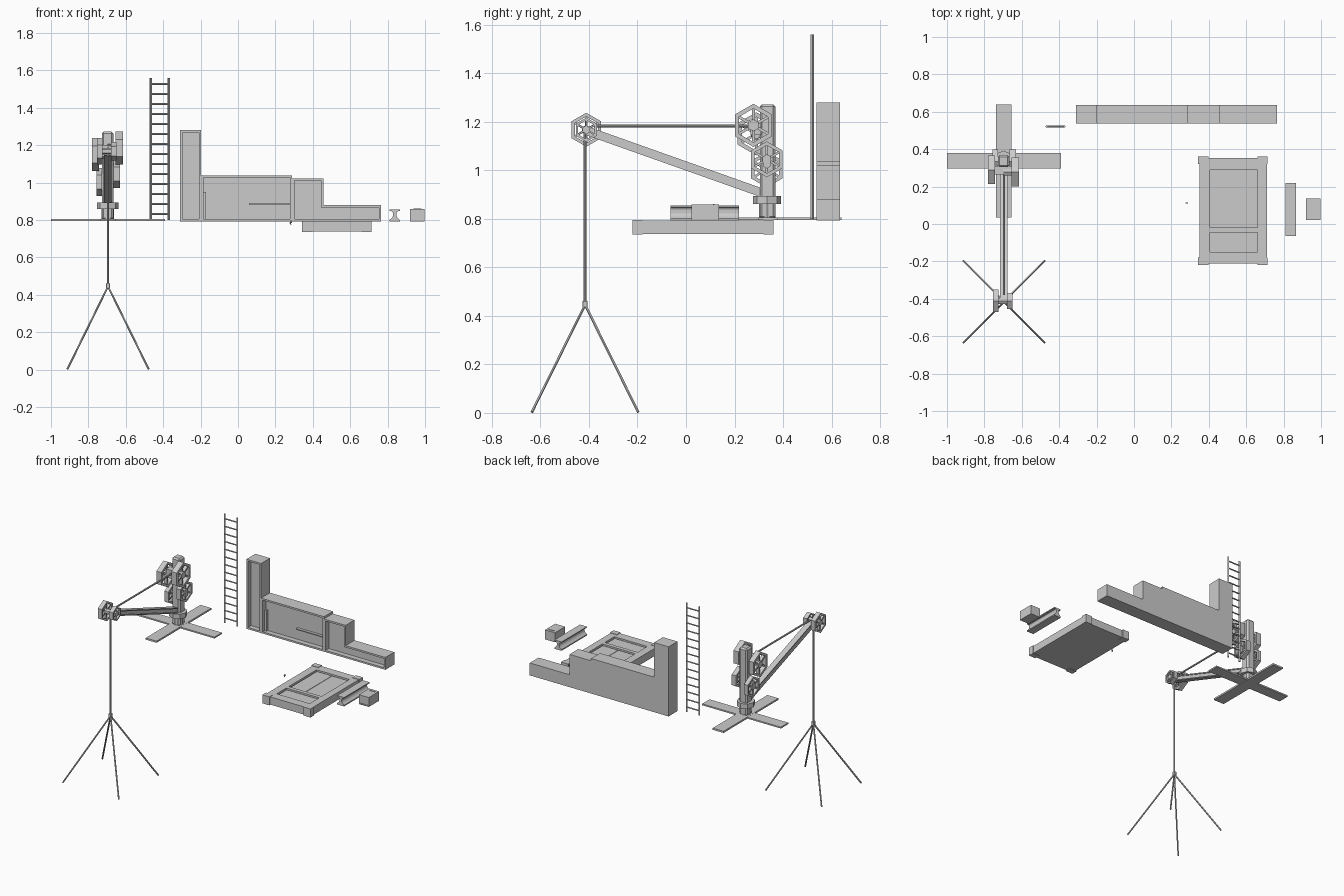
import bpy, bmesh, math
from mathutils import Vector, Matrix

if "Cube" in bpy.data.objects:
    bpy.data.objects.remove(bpy.data.objects["Cube"])


def finish(name, bm):
    bmesh.ops.recalc_face_normals(bm, faces=bm.faces)
    me = bpy.data.meshes.new(name)
    bm.to_mesh(me)
    bm.free()
    ob = bpy.data.objects.new(name, me)
    bpy.context.collection.objects.link(ob)
    return ob


def add_box(bm, x0, x1, y0, y1, z0, z1):
    m = Matrix.Translation(((x0 + x1) / 2, (y0 + y1) / 2, (z0 + z1) / 2))
    bmesh.ops.create_cube(bm, size=1, matrix=m @ Matrix.Diagonal((x1 - x0, y1 - y0, z1 - z0, 1)))


def boxes(name, items, bevel=0):
    bm = bmesh.new()
    for b in items:
        add_box(bm, *b)
    ob = finish(name, bm)
    if bevel:
        mod = ob.modifiers.new("bevel", 'BEVEL')
        mod.width, mod.segments = bevel, 1
    return ob


def add_rod(bm, a, b, r, sides=6):
    a, b = Vector(a), Vector(b)
    d = b - a
    m = Matrix.Translation((a + b) / 2) @ d.to_track_quat('Z', 'Y').to_matrix().to_4x4()
    bmesh.ops.create_cone(bm, cap_ends=True, segments=sides, radius1=r, radius2=r, depth=d.length, matrix=m)


def rods(name, items, sides=6):
    bm = bmesh.new()
    for a, b, r in items:
        add_rod(bm, a, b, r, sides)
    return finish(name, bm)


def prism(bm, pts, y0, y1, border=0, depth=0):
    # xz outline extruded along y, with an optional sunken panel at the front
    front = bm.faces.new([bm.verts.new((x, y0, z)) for x, z in pts])
    back = bmesh.ops.extrude_face_region(bm, geom=[front], use_keep_orig=True)
    bmesh.ops.translate(bm, vec=(0, y1 - y0, 0), verts=[v for v in back['geom'] if isinstance(v, bmesh.types.BMVert)])
    bm.normal_update()
    if border:
        bmesh.ops.inset_region(bm, faces=[front], thickness=border, use_even_offset=True)
        inner = bmesh.ops.extrude_discrete_faces(bm, faces=[front])['faces'][0]
        bmesh.ops.translate(bm, vec=(0, depth, 0), verts=inner.verts)


def hex_wheel(name, x0, x1, y, z, r):
    # open hexagonal rim, hub and six spokes
    bm = bmesh.new()
    loops = []
    for x, rad in ((x0, r), (x1, r), (x1, r * .78), (x0, r * .78)):
        loops.append([bm.verts.new((x, y + rad * math.sin(k * math.pi / 3), z + rad * math.cos(k * math.pi / 3)))
                      for k in range(6)])
    for i in range(4):
        p, q = loops[i], loops[(i + 1) % 4]
        for k in range(6):
            n = (k + 1) % 6
            bm.faces.new((p[k], p[n], q[n], q[k]))
    xm, w = (x0 + x1) / 2, (x1 - x0)
    add_rod(bm, (x0, y, z), (x1, y, z), r * .28)
    for k in range(6):
        a = k * math.pi / 3
        d = Vector((0, math.sin(a), math.cos(a)))
        m = (Matrix.Translation(Vector((xm, y, z)) + d * r * .5) @ Matrix.Rotation(-a, 4, 'X')
             @ Matrix.Diagonal((w * .6, r * .13, r * .65, 1)))
        bmesh.ops.create_cube(bm, size=1, matrix=m)
    return finish(name, bm)


CX, CY = -0.697, 0.338

# Crane base and mast
boxes("crane_base", [(-1, -.39, CY - .041, CY + .041, .795, .805),
                     (CX - .042, CX + .042, .035, .64, .794, .806)])
boxes("mast", [(CX - .031, CX + .031, CY - .034, CY + .03, .80, 1.272)], .01)
bm = bmesh.new()
add_rod(bm, (CX, CY - .004, .86), (CX, CY - .004, .894), .058, 8)
add_rod(bm, (CX, CY - .004, .80), (CX, CY - .004, .86), .034, 8)
finish("mast_collar", bm)

# Boom: web with top and bottom flanges
a, b = Vector((CX, .31, .908)), Vector((CX, -.415, 1.165))
d = b - a
boom = boxes("boom", [(-.014, .014, -d.length / 2, d.length / 2, -.015, .015),
                      (-.02, .02, -d.length / 2, d.length / 2, .011, .018),
                      (-.02, .02, -d.length / 2, d.length / 2, -.018, -.011)])
boom.location = (a + b) / 2
boom.rotation_euler.x = -math.atan2(d.z, -d.y)

# Hexagonal pulley wheels with axles
hex_wheel("upper_wheel_right", -.655, -.615, .278, 1.185, .089)
hex_wheel("upper_wheel_left", -.78, -.743, .29, 1.15, .089)
hex_wheel("lower_wheel_right", -.665, -.632, .333, 1.045, .074)
hex_wheel("lower_wheel_left", -.757, -.728, .333, 1.003, .074)
hex_wheel("tip_wheel_left", -.755, -.724, -.411, 1.167, .07)
hex_wheel("tip_wheel_right", -.68, -.65, -.411, 1.167, .05)
rods("wheel_axles", [((-.697, .278, 1.185), (-.615, .278, 1.185), .022),
                     ((-.78, .29, 1.15), (-.697, .29, 1.15), .022),
                     ((-.757, .333, 1.025), (-.632, .333, 1.025), .018),
                     ((-.755, -.411, 1.167), (-.65, -.411, 1.167), .018)])
boxes("wheel_bracket", [(CX - .045, CX + .045, .265, .31, 1.145, 1.20)])

# Ropes and four-legged sling
top = (-.695, -.416, .445)
rods("ropes", [((-.695, -.38, 1.182), (-.695, .27, 1.182), .006),
               ((-.695, -.416, 1.165), top, .0055)], 8)
rods("sling_legs", [(top, (-.695 + sx * .217, -.416 + sy * .219, .003), .0055)
                    for sx in (-1, 1) for sy in (-1, 1)], 6)
boxes("sling_knot", [(-.705, -.685, -.427, -.405, .433, .463)], .003)

# Ladder
rods("ladder_rails", [((x, .521, .80), (x, .521, 1.56), .007) for x in (-.467, -.371)], 4)
rods("ladder_rungs", [((-.467, .521, .832 + i * .0535), (-.371, .521, .832 + i * .0535), .005)
                      for i in range(14)])

# Stepped wall with sunken front panels
bm = bmesh.new()
Z = .793
for pts in ([(-.31, Z), (-.197, Z), (-.197, 1.28), (-.31, 1.28)],
            [(-.197, Z), (.29, Z), (.29, 1.038), (-.197, 1.038)],
            [(.29, Z), (.765, Z), (.765, .88), (.457, .88), (.457, 1.022), (.29, 1.022)]):
    prism(bm, pts, .537, .635, .012, .035)
finish("stepped_wall", bm)
boxes("wall_shelf", [(.06, .278, .553, .58, .88, .887), (-.185, -.17, .556, .58, .80, .95)])

# Panelled platform: slab, frame bars, raised panels, corner posts
boxes("platform", [(.35, .71, -.212, .352, .738, .778),
                   (.35, .405, -.212, .352, .778, .792), (.66, .71, -.212, .352, .778, .792),
                   (.405, .66, .29, .352, .778, .792), (.405, .66, -.045, -.018, .778, .792),
                   (.405, .66, -.212, -.15, .778, .792)])
boxes("platform_panels", [(.413, .529, -.01, .282, .775, .785), (.532, .652, -.01, .282, .775, .785),
                          (.413, .652, -.142, -.053, .775, .785)])
boxes("platform_corners", [(x, x + .054, y, y + .04, .735, .795)
                           for x in (.343, .661) for y in (-.22, .32)])

# I-section beam
half = [(.027, .793), (.027, .801), (.014, .813), (.009, .822), (.009, .838), (.014, .846), (.027, .848), (.027, .855)]
bm = bmesh.new()
prism(bm, [(.838 + x, z) for x, z in half] + [(.838 - x, z) for x, z in reversed(half)], -.063, .218)
finish("rail_beam", bm)

# Small crate with framed front and lid handle
bm = bmesh.new()
prism(bm, [(.92, .792), (.997, .792), (.997, .858), (.92, .858)], .022, .135, .008, .004)
finish("crate", bm)
boxes("crate_handle", [(.938, .98, .112, .118, .856, .861)])

# Small loose hook
rods("hook", [((.283, .113, .788), (.283, .113, .797), .003),
              ((.277, .113, .788), (.289, .113, .788), .003),
              ((.283, .113, .776), (.277, .113, .788), .003)])
